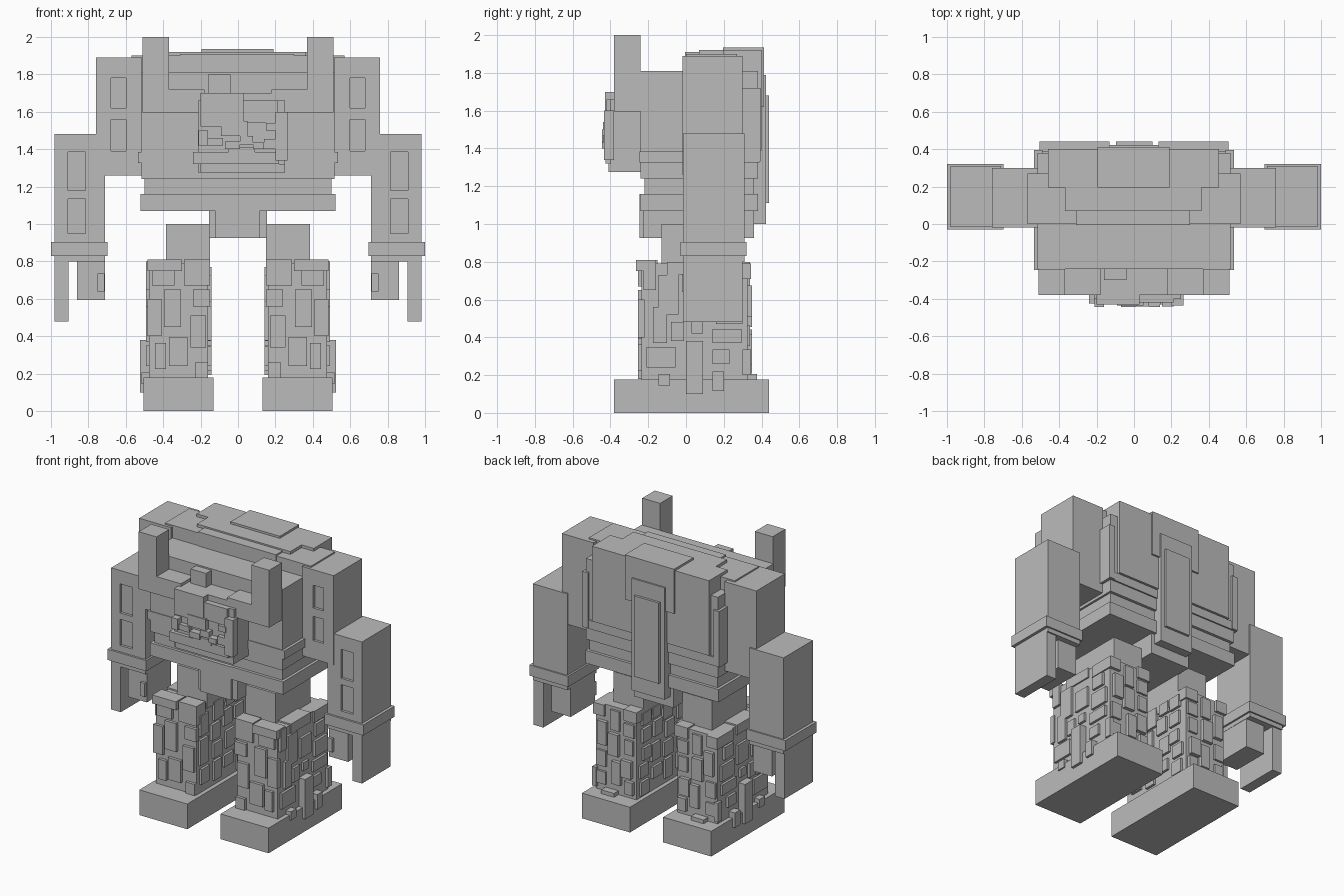
import bpy, bmesh, random

random.seed(4)
gray = bpy.data.materials.new("stone gray")
gray.diffuse_color = (0.5, 0.5, 0.5, 1)


def boxes(name, dims, mirror=False):
    """One object from boxes given as x0, x1, y0, y1, z0, z1."""
    bm = bmesh.new()
    for x0, x1, y0, y1, z0, z1 in dims:
        spans = [(x0, x1), (-x1, -x0)] if mirror else [(x0, x1)]
        for a, b in spans:
            for v in bmesh.ops.create_cube(bm, size=1)["verts"]:
                v.co.x = a if v.co.x < 0 else b
                v.co.y = y0 if v.co.y < 0 else y1
                v.co.z = z0 if v.co.z < 0 else z1
    mesh = bpy.data.meshes.new(name)
    bm.to_mesh(mesh)
    bm.free()
    mesh.materials.append(gray)
    obj = bpy.data.objects.new(name, mesh)
    bpy.context.collection.objects.link(obj)
    return obj


def carve(obj, cutter):
    mod = obj.modifiers.new("recess", "BOOLEAN")
    mod.object = cutter
    mod.solver = "EXACT"
    cutter.hide_render = True
    cutter.hide_viewport = True


# Torso with stepped waist bands
boxes("chest", [(-0.515, 0.515, -0.24, 0.38, 1.24, 1.81)])
boxes("chest_band", [(-0.535, 0.535, -0.245, 0.39, 1.325, 1.385)])
boxes("waist", [(-0.50, 0.50, -0.22, 0.36, 1.15, 1.25)])
boxes("belt", [(-0.52, 0.52, -0.24, 0.38, 1.07, 1.16)])
boxes("pelvis", [(-0.155, 0.155, -0.225, 0.36, 0.925, 1.08),
                 (-0.12, 0.115, -0.245, -0.2, 0.925, 1.16)])

# Layered upper back
boxes("shoulder_yoke", [(-0.57, 0.57, 0.0, 0.27, 1.80, 1.90)])
boxes("yoke_steps", [(-0.31, 0.30, -0.005, 0.1, 1.79, 1.91),
                     (-0.37, 0.36, 0.07, 0.3, 1.8, 1.92)])
boxes("back_plate", [(-0.46, 0.455, 0.195, 0.40, 1.39, 1.92)])
boxes("hump", [(-0.195, 0.19, 0.195, 0.412, 1.62, 1.935)])
boxes("spine_slab", [(-0.13, 0.13, 0.35, 0.423, 1.0, 1.79)])
boxes("spine_panel", [(-0.095, 0.10, 0.41, 0.44, 1.11, 1.68)])
boxes("back_side_bar", [(0.49, 0.535, 0.24, 0.395, 1.33, 1.72)], True)

# Horns rising from the head
boxes("horn", [(0.37, 0.51, -0.38, -0.24, 1.595, 2.0)], True)
boxes("brow", [(0.18, 0.38, -0.38, -0.24, 1.595, 1.72)], True)

# Head and blocky face
boxes("head", [(-0.215, 0.25, -0.40, -0.23, 1.275, 1.66),
               (-0.20, 0.20, -0.38, -0.24, 1.6, 1.70)])
boxes("head_nub", [(-0.16, -0.04, -0.30, -0.24, 1.69, 1.80)])
boxes("forehead", [(-0.20, 0.03, -0.43, -0.37, 1.52, 1.70),
                   (0.03, 0.21, -0.42, -0.37, 1.54, 1.66),
                   (-0.09, 0.05, -0.435, -0.4, 1.47, 1.55)])
boxes("jaw", [(-0.20, 0.25, -0.41, -0.38, 1.275, 1.32),
              (-0.24, 0.22, -0.425, -0.38, 1.32, 1.385),
              (-0.05, 0.09, -0.43, -0.38, 1.37, 1.41),
              (0.20, 0.265, -0.435, -0.38, 1.34, 1.60),
              (0.15, 0.21, -0.44, -0.38, 1.50, 1.54)])
boxes("teeth", [(-0.21, -0.16, -0.445, -0.38, 1.42, 1.50),
                (-0.16, -0.08, -0.43, -0.38, 1.42, 1.46),
                (-0.07, 0.01, -0.445, -0.38, 1.40, 1.44),
                (0.01, 0.08, -0.44, -0.38, 1.425, 1.47),
                (0.08, 0.14, -0.445, -0.38, 1.40, 1.435),
                (0.14, 0.21, -0.43, -0.38, 1.40, 1.455)])

# Arms with recessed front panels
upper = boxes("upper_arm", [(0.512, 0.76, -0.018, 0.30, 1.26, 1.89)], True)
lower = boxes("forearm", [(0.71, 0.98, -0.016, 0.31, 0.80, 1.48)], True)
carve(upper, boxes("upper_arm_cutter", [(0.60, 0.68, -0.1, 0.0, 1.62, 1.78),
                                        (0.60, 0.68, -0.1, 0.0, 1.39, 1.56)], True))
carve(lower, boxes("forearm_cutter", [(0.815, 0.91, -0.1, 0.002, 1.18, 1.385),
                                      (0.815, 0.91, -0.1, 0.002, 0.95, 1.135)], True))
boxes("wrist_cuff", [(0.697, 1.0, -0.03, 0.32, 0.83, 0.905)], True)
boxes("outer_finger", [(0.905, 0.98, -0.016, 0.30, 0.48, 0.81)], True)
boxes("inner_finger", [(0.712, 0.86, 0.0, 0.27, 0.595, 0.81),
                       (0.715, 0.75, -0.02, 0.02, 0.64, 0.735)], True)

# Legs and feet
boxes("thigh", [(0.15, 0.385, -0.13, 0.26, 0.75, 1.0)], True)
boxes("shin", [(0.16, 0.475, -0.235, 0.325, 0.17, 0.79)], True)
boxes("foot", [(0.13, 0.505, -0.38, 0.44, 0.0, 0.178)], True)
boxes("knee_cap", [(0.30, 0.485, -0.265, -0.16, 0.75, 0.81),
                   (0.15, 0.29, -0.25, -0.15, 0.67, 0.81),
                   (0.15, 0.25, 0.05, 0.34, 0.72, 0.80),
                   (0.38, 0.485, -0.1, 0.12, 0.73, 0.80),
                   (0.40, 0.485, 0.16, 0.345, 0.71, 0.79)], True)

# Stone plates on the front of each shin: x0, x1, z0, z1
front = [(0.34, 0.46, 0.67, 0.765), (0.305, 0.395, 0.45, 0.65),
         (0.17, 0.255, 0.34, 0.51), (0.27, 0.37, 0.24, 0.395),
         (0.385, 0.445, 0.225, 0.365), (0.41, 0.485, 0.40, 0.60),
         (0.15, 0.24, 0.56, 0.65), (0.16, 0.23, 0.18, 0.26)]
boxes("shin_front_plate", [(a, b, -0.255, -0.22, c, d) for a, b, c, d in front], True)

# Stone plates on the outer side of each shin: y0, y1, z0, z1
side = [(-0.145, -0.04, 0.52, 0.73), (-0.175, -0.10, 0.37, 0.56),
        (-0.21, -0.055, 0.24, 0.35), (-0.225, -0.16, 0.65, 0.80),
        (0.14, 0.23, 0.26, 0.335), (0.14, 0.295, 0.37, 0.445),
        (0.03, 0.09, 0.42, 0.48), (0.30, 0.345, 0.20, 0.335),
        (0.0, 0.12, 0.52, 0.66), (0.16, 0.30, 0.47, 0.58),
        (0.17, 0.27, 0.61, 0.70), (-0.08, -0.01, 0.38, 0.48)]
boxes("shin_side_plate", [(0.46, 0.492, a, b, c, d) for a, b, c, d in side], True)
boxes("ankle_plate", [(0.46, 0.525, 0.0, 0.09, 0.10, 0.38),
                      (0.46, 0.522, 0.14, 0.20, 0.115, 0.22),
                      (0.46, 0.515, -0.145, -0.085, 0.145, 0.205),
                      (0.30, 0.40, 0.31, 0.375, 0.17, 0.205)], True)


def scatter(u0, u1, cols):
    """Irregular staggered plates over a wall, as u0, u1, z0, z1."""
    plates, w = [], (u1 - u0) / cols
    for i in range(cols):
        z = 0.19 + random.uniform(0, 0.08)
        while z < 0.70:
            h = random.uniform(0.08, 0.18)
            a = u0 + i * w + random.uniform(0, 0.25) * w
            plates.append((a, a + w * random.uniform(0.6, 0.8), z, min(z + h, 0.77)))
            z += h + random.uniform(0.02, 0.05)
    return plates


# Plates on the rear and inner walls of each shin
boxes("shin_back_plate", [(a, b, 0.31, random.choice((0.34, 0.35)), c, d)
                          for a, b, c, d in scatter(0.165, 0.47, 3)], True)
boxes("shin_inner_plate", [(0.143, 0.18, a, b, c, d)
                           for a, b, c, d in scatter(-0.22, 0.31, 4)], True)
